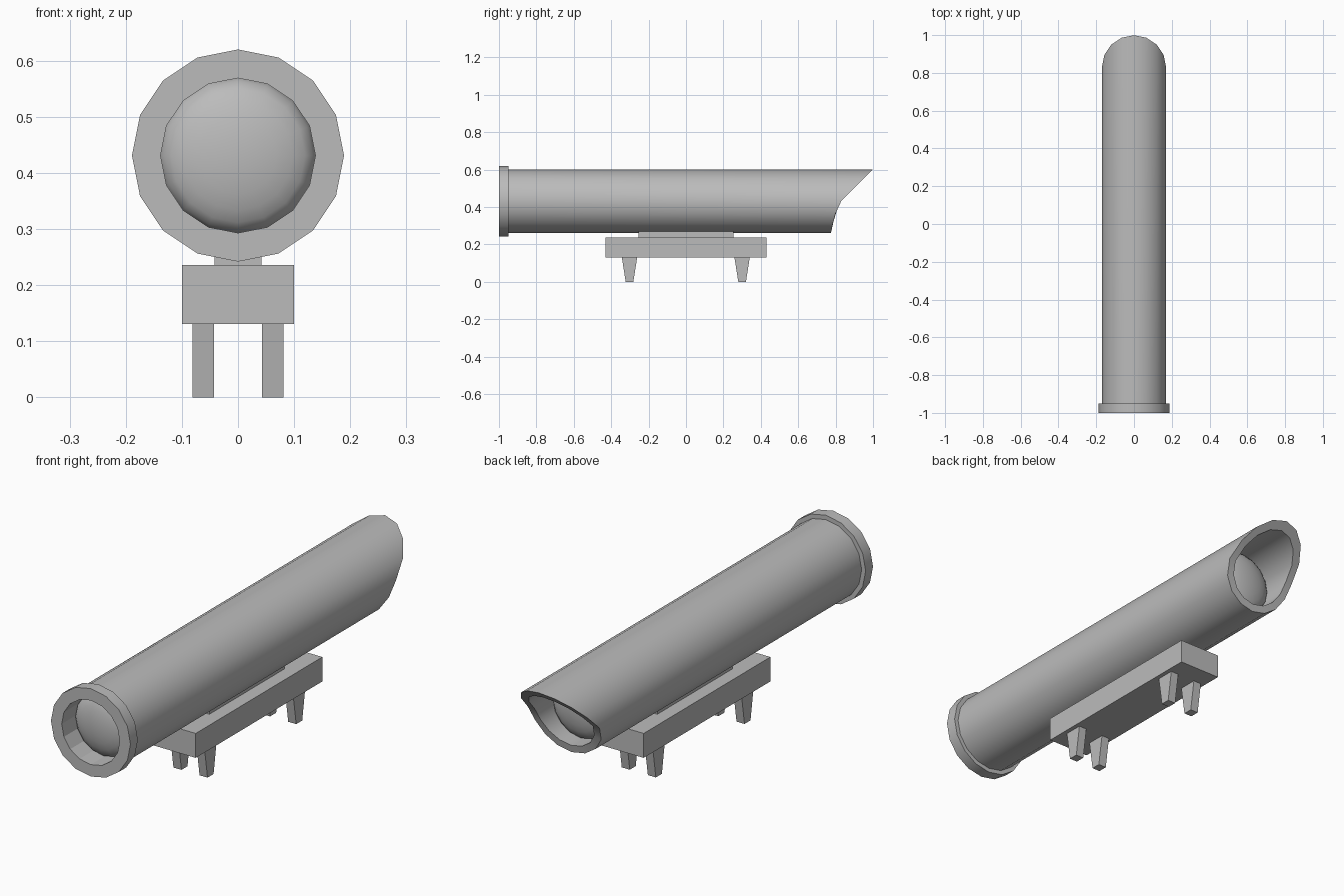
import bpy, bmesh
from math import sin, cos, pi

if "Cube" in bpy.data.objects:
    bpy.data.objects.remove(bpy.data.objects["Cube"], do_unlink=True)

SIDES, AXIS_Z = 16, 0.431
OUTER, INNER, FLANGE = 0.17, 0.138, 0.189

grey = bpy.data.materials.new("plain grey")
grey.use_nodes = True
grey.diffuse_color = (0.5, 0.5, 0.5, 1)
grey.node_tree.nodes["Principled BSDF"].inputs["Base Color"].default_value = (0.5, 0.5, 0.5, 1)


def finish(name, bm, smooth=False, flat_rule=None):
    bmesh.ops.recalc_face_normals(bm, faces=bm.faces)
    mesh = bpy.data.meshes.new(name)
    bm.to_mesh(mesh)
    bm.free()
    mesh.materials.append(grey)
    obj = bpy.data.objects.new(name, mesh)
    bpy.context.collection.objects.link(obj)
    if smooth:
        bpy.ops.object.select_all(action='DESELECT')
        obj.select_set(True)
        bpy.context.view_layer.objects.active = obj
        bpy.ops.object.shade_smooth_by_angle(angle=0.6)
        for face in mesh.polygons:
            if flat_rule and flat_rule(face.center):
                face.use_smooth = False
    return obj


def ring(bm, radius, depth):
    """Ring of vertices about the tube axis; depth is y, or a function of z."""
    verts = []
    for i in range(SIDES):
        a = 2 * pi * i / SIDES
        z = AXIS_Z + radius * sin(a)
        y = depth(z) if callable(depth) else depth
        verts.append(bm.verts.new((radius * cos(a), y, z)))
    return verts


def bridge(bm, first, second):
    for i in range(SIDES):
        j = (i + 1) % SIDES
        bm.faces.new((first[i], first[j], second[j], second[i]))


def hollow(name, stations):
    """Closed loop of rings forming a pipe, flat inside its front mouth."""
    bm = bmesh.new()
    rings = [ring(bm, r, d) for r, d in stations]
    for i, current in enumerate(rings):
        bridge(bm, current, rings[(i + 1) % len(rings)])

    def in_mouth(c):
        return c.y < -0.85 and (c.x ** 2 + (c.z - AXIS_Z) ** 2) ** 0.5 < INNER + 0.002
    return finish(name, bm, True, in_mouth)


def slanted_cut(z):
    """Rear edge: steep below the axis, swept back above it."""
    profile = [(0.26, 0.775), (0.311, 0.785), (0.366, 0.80), (0.431, 0.83), (0.602, 1.0)]
    for (z0, y0), (z1, y1) in zip(profile, profile[1:]):
        if z <= z1:
            return y0 + (y1 - y0) * (z - z0) / (z1 - z0)
    return 1.0


def lens(name, rim_y, bulge):
    """Shallow dome closing the bore."""
    bm = bmesh.new()
    previous = ring(bm, INNER, rim_y)
    steps = 6
    for k in range(1, steps):
        t = k / steps * pi / 2
        current = ring(bm, INNER * cos(t), rim_y + bulge * sin(t))
        bridge(bm, previous, current)
        previous = current
    tip = bm.verts.new((0, rim_y + bulge, AXIS_Z))
    for i in range(SIDES):
        bm.faces.new((previous[i], previous[(i + 1) % SIDES], tip))
    obj = finish(name, bm, True)
    if obj.data.polygons[-1].normal.y * bulge < 0:
        obj.data.flip_normals()


def block(name, centre, size, taper=1.0):
    """Box whose underside is narrowed along y by taper."""
    bm = bmesh.new()
    bmesh.ops.create_cube(bm, size=1)
    for v in bm.verts:
        if v.co.z < 0:
            v.co.y *= taper
        v.co = [c + p * s for c, p, s in zip(centre, v.co, size)]
    finish(name, bm)


# Tube, front flange and lenses
hollow("tube", [(OUTER, slanted_cut), (OUTER, -0.95), (INNER, -0.95),
                (INNER, -0.9), (INNER, slanted_cut)])
hollow("front_flange", [(FLANGE, -0.95), (FLANGE, -1), (INNER, -1), (INNER, -0.95)])
lens("front_lens", -0.9, -0.05)
lens("rear_lens", 0.7, 0.05)

# Mount
block("mount_bracket", (0, 0, 0.253), (0.084, 0.51, 0.034))
block("base_plate", (0, 0, 0.1835), (0.2, 0.86, 0.105))
for side, x in (("left", 0.062), ("right", -0.062)):
    for end, y in (("front", -0.302), ("rear", 0.3)):
        block(f"{end}_{side}_leg", (x, y, 0.0655), (0.038, 0.082, 0.131), 0.5)
